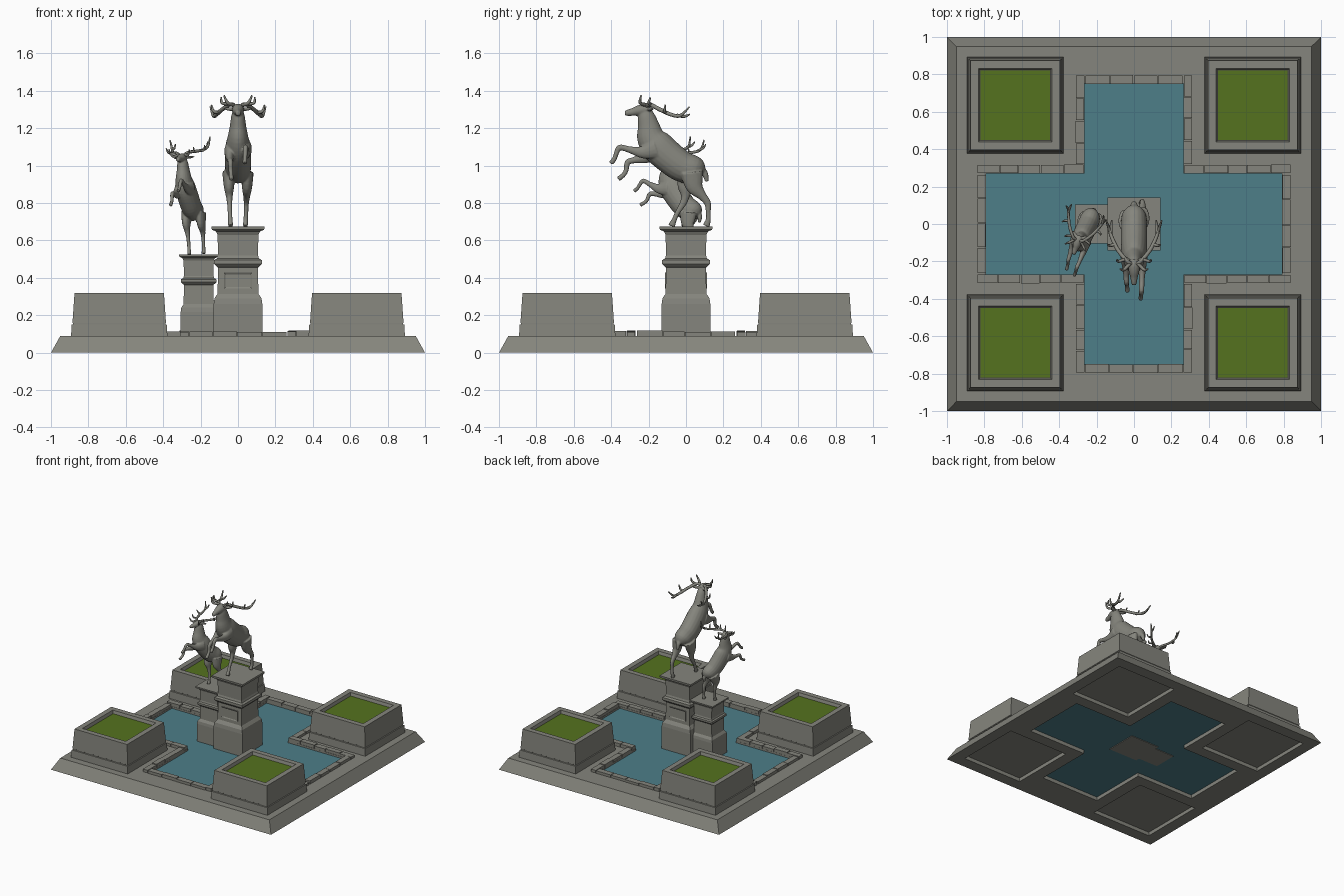
import bpy, bmesh, math, random
from mathutils import Vector

if "Cube" in bpy.data.objects:
    bpy.data.objects.remove(bpy.data.objects["Cube"])

random.seed(4)
STONE = (.235, .235, .205)


def finish(name, bm, color=STONE, smooth=False):
    bmesh.ops.recalc_face_normals(bm, faces=bm.faces[:])
    me = bpy.data.meshes.new(name)
    bm.to_mesh(me)
    bm.free()
    for p in me.polygons:
        p.use_smooth = smooth
    ob = bpy.data.objects.new(name, me)
    bpy.context.collection.objects.link(ob)
    key = "mat_%.3f_%.3f_%.3f" % color
    mat = bpy.data.materials.get(key) or bpy.data.materials.new(key)
    mat.diffuse_color = (*color, 1)
    mat.use_nodes = True
    mat.node_tree.nodes["Principled BSDF"].inputs["Base Color"].default_value = mat.diffuse_color
    me.materials.append(mat)
    return ob


def loft(bm, rings):
    loops = [[bm.verts.new(p) for p in r] for r in rings]
    n = len(loops[0])
    for a, b in zip(loops, loops[1:]):
        for i in range(n):
            bm.faces.new((a[i], a[(i + 1) % n], b[(i + 1) % n], b[i]))
    bm.faces.new(loops[0][::-1])
    bm.faces.new(loops[-1])


def stack(name, cx, cy, profile, color=STONE):
    """Square block from (half width, height) profile."""
    bm = bmesh.new()
    loft(bm, [[(cx + sx * h, cy + sy * h, z) for sx, sy in
               ((-1, -1), (1, -1), (1, 1), (-1, 1))] for h, z in profile])
    return finish(name, bm, color)


def cross(name, ax, ay, wx, wy, z0, z1, color=STONE):
    quad = [(ax, wy), (wx, wy), (wx, ay)]
    pts = quad + [(-x, y) for x, y in quad[::-1]]
    pts += [(-x, -y) for x, y in pts]
    bm = bmesh.new()
    loft(bm, [[(x, y, z) for x, y in pts] for z in (z0, z1)])
    return finish(name, bm, color)


def cut(ob, cutter):
    m = ob.modifiers.new("cut", 'BOOLEAN')
    m.operation, m.object, m.solver = 'DIFFERENCE', cutter, 'EXACT'
    cutter.hide_render = True
    cutter.hide_viewport = True


# Plinth with a cross-shaped pool
base = stack("plinth", 0, 0, [(1, 0), (.95, .09)])
cut(base, cross("pool_cutter", .79, .75, .265, .27, -.1, .2))
cross("water", .795, .755, .27, .275, .03, .075, (.075, .21, .25))

# Planters with grass, and shallow pockets underneath
for sx in (-1, 1):
    for sy in (-1, 1):
        cx, cy = sx * .635, sy * .635
        cut(base, stack("pocket_cutter", cx, cy, [(.27, -.1), (.27, .03)]))
        stack("planter", cx, cy, [(.258, .085), (.254, .15), (.247, .152), (.247, .158), (.25, .16),
                                  (.239, .32), (.197, .32), (.188, .29)])
        stack("grass", cx, cy, [(.187, .285), (.187, .297)], (.09, .17, .013))


# Curb stones around the pool
def curb_row(bm, a, b, n, mid, along_x):
    step = (b - a) / n
    cuts = [a] + [a + step * i + random.uniform(-.008, .008) for i in range(1, n)] + [b]
    for p, q in zip(cuts, cuts[1:]):
        p, q = p + .002, q - .002
        l, h = mid - .024 + random.uniform(0, .003), mid + .024 - random.uniform(0, .003)
        top = random.uniform(.109, .118)
        c = [(p, l), (q, l), (q, h), (p, h)]
        if not along_x:
            c = [(y, x) for x, y in c]
        loft(bm, [[(x, y, z) for x, y in c] for z in (.08, top)])


bm = bmesh.new()
for s in (-1, 1):
    curb_row(bm, -.262, .262, 4, s * .7725, True)
    curb_row(bm, -.265, .265, 4, s * .815, False)
    for t in (-1, 1):
        curb_row(bm, *sorted((s * .32, s * .795)), 4, t * .288, False)
        curb_row(bm, *sorted((s * .268, s * .84)), 5, t * .294, True)
finish("curb_stones", bm)

# Pedestals
PROFILE = [(.13, .025), (.13, .26), (.126, .29), (.114, .308), (.109, .315), (.107, .455), (.12, .466),
           (.127, .474), (.127, .495), (.112, .504), (.107, .52), (.109, .63), (.118, .648),
           (.14, .658), (.142, .675)]


def pedestal(name, cx, s):
    return stack(name, cx, 0, [(h * s, .1 + (z - .1) * s if z > .1 else z) for h, z in PROFILE])


pedestal("tall_pedestal", 0, 1)
pedestal("short_pedestal", -.21, .74)
for sy in (-1, 1):
    bm = bmesh.new()
    bmesh.ops.create_cube(bm, size=1)
    for v in bm.verts:
        v.co = (v.co.x * .15, sy * .106 + v.co.y * .014, .385 + v.co.z * .085)
    face = max(bm.faces, key=lambda f: f.calc_center_median().y * sy)
    bmesh.ops.inset_region(bm, faces=[face], thickness=.014, depth=-.006)
    finish("pedestal_panel", bm)


# Stags: lofted tubes fused with a voxel remesh
def spline(pts, k=4):
    out = []
    P = [pts[0]] + pts + [pts[-1]]
    for a, b, c, d in zip(P, P[1:], P[2:], P[3:]):
        for i in range(k):
            t = i / k
            out.append([.5 * (2 * q + (r - p) * t + (2 * p - 5 * q + 4 * r - u) * t * t
                              + (3 * q - p - 3 * r + u) * t ** 3) for p, q, r, u in zip(a, b, c, d)])
    return out + [list(pts[-1])]


def tube(bm, pts, sides=14):
    """Points are (x, y, z, half width, half depth)."""
    pts = spline([tuple(p) for p in pts])
    co = [Vector(p[:3]) for p in pts]
    rings, side = [], None
    for i, p in enumerate(pts):
        t = (co[min(i + 1, len(co) - 1)] - co[max(i - 1, 0)]).normalized()
        if side is None:
            side = Vector((1, 0, 0)) if abs(t.x) < .9 else Vector((0, 0, 1))
        side = (side - t * side.dot(t)).normalized()
        up = t.cross(side)
        rings.append([co[i] + side * p[3] * math.cos(a) + up * p[4] * math.sin(a)
                      for a in (2 * math.pi * j / sides for j in range(sides))])
    loft(bm, rings)


TORSO = [(.085, .955, .03, .035), (.05, .975, .064, .072), (-.02, .995, .07, .083), (-.09, 1.045, .071, .087),
         (-.15, 1.10, .068, .088), (-.187, 1.15, .056, .076), (-.2, 1.21, .044, .059),
         (-.213, 1.265, .036, .046), (-.222, 1.30, .026, .03)]
HEAD = [(-.192, 1.298, .018, .02), (-.215, 1.3, .031, .031), (-.25, 1.295, .029, .029), (-.285, 1.287, .02, .021),
        (-.312, 1.282, .016, .017), (-.326, 1.281, .011, .012)]
TAIL = [(.07, .99, .017, .018), (.1, .96, .019, .017), (.112, .915, .011, .01)]
HIND_BACK = [(.03, .965, .034, .062), (.045, .89, .028, .047), (.085, .84, .019, .025), (.115, .80, .014, .019),
             (.119, .75, .012, .0135), (.119, .71, .0125, .014), (.108, .677, .014, .02)]
HIND_FRONT = [(.02, .965, .034, .062), (.0, .89, .028, .047), (-.003, .84, .019, .025), (-.015, .80, .014, .019),
              (-.045, .75, .012, .0135), (-.063, .71, .0125, .014), (-.078, .677, .014, .02)]
FORE_HIGH = [(-.16, 1.09, .03, .055), (-.23, 1.072, .022, .034), (-.3, 1.085, .015, .018), (-.355, 1.097, .014, .016),
             (-.374, 1.06, .012, .013), (-.384, 1.035, .012, .013), (-.402, 1.012, .012, .014)]
FORE_LOW = [(-.16, 1.08, .03, .055), (-.22, 1.045, .022, .034), (-.275, 1.03, .015, .018), (-.312, 1.018, .014, .016),
            (-.32, .975, .012, .013), (-.335, .95, .012, .013), (-.362, .928, .012, .014)]
# Antler beam and tines, right side: (x, y, z, radius)
ANTLER = [
    [(.014, -.215, 1.315, .012), (.04, -.195, 1.328, .011), (.085, -.14, 1.30, .011), (.115, -.08, 1.273, .01),
     (.132, -.03, 1.268, .009), (.148, .018, 1.315, .004)],
    [(.022, -.212, 1.325, .01), (.055, -.245, 1.335, .009), (.075, -.24, 1.376, .004)],
    [(.05, -.19, 1.33, .009), (.085, -.2, 1.335, .008), (.09, -.19, 1.365, .004)],
    [(.1, -.11, 1.285, .009), (.13, -.115, 1.29, .008), (.142, -.11, 1.325, .004)],
    [(.125, -.05, 1.27, .009), (.122, -.01, 1.263, .008), (.118, .02, 1.275, .004)]]


def stag(name, loc, s, pitch=0, stride=1, yaw=0, lean=0, nod=0, tilt=0):
    c, d = math.cos(pitch), math.sin(pitch)

    def pose(x, y, z, rx, ry, n=0):
        # head turn about the poll, then body pitch about the hips
        p, q = y + .215, z - 1.3
        y = -.215 + p * math.cos(n) - q * math.sin(n)
        z = 1.3 + q * math.cos(n) + p * math.sin(n)
        w = min(1, max(0, (z - .78) / .15))
        u, v = y - .03, z - .93
        low = .03 + u * stride
        return (x, low + w * (.03 + u * c + v * d - low), z + w * (.93 + v * c - u * d - z) - .675, rx, ry)

    bm = bmesh.new()
    for part, n in ((TORSO, 0), (HEAD, nod), (TAIL, 0)):
        tube(bm, [pose(0, *p, n) for p in part], 20)
    for part, x in ((HIND_BACK, .05), (HIND_FRONT, -.05), (FORE_HIGH, .045), (FORE_LOW, -.045)):
        tube(bm, [pose(x * (1 - .035 * i), *p) for i, p in enumerate(part)])
    for sx in (-1, 1):
        tube(bm, [pose(sx * x, y, z, r, r * .6, nod) for x, y, z, r in
                  ((.015, -.205, 1.302, .01), (.045, -.19, 1.302, .016), (.074, -.178, 1.305, .006))], 10)
    body = finish(name, bm, smooth=True)
    m = body.modifiers.new("fuse", 'REMESH')
    m.mode, m.voxel_size, m.use_smooth_shade = 'VOXEL', .005, True
    m = body.modifiers.new("soften", 'SMOOTH')
    m.factor, m.iterations = .5, 4

    bm = bmesh.new()
    for sx in (-1, 1):
        for part in ANTLER:
            tube(bm, [pose(sx * x, y, z, r, r, tilt) for x, y, z, r in part], 8)
    antlers = finish(name + "_antlers", bm, smooth=True)
    for ob in (body, antlers):
        ob.location, ob.scale = loc, (s, s, s)
        ob.rotation_euler = (0, lean, yaw)


rad = math.radians
stag("large_stag", (0, 0, .675), 1)
stag("small_stag", (-.228, -.008, .525), .77, rad(14), .4, rad(-19), rad(-4.5), rad(10), rad(46))
